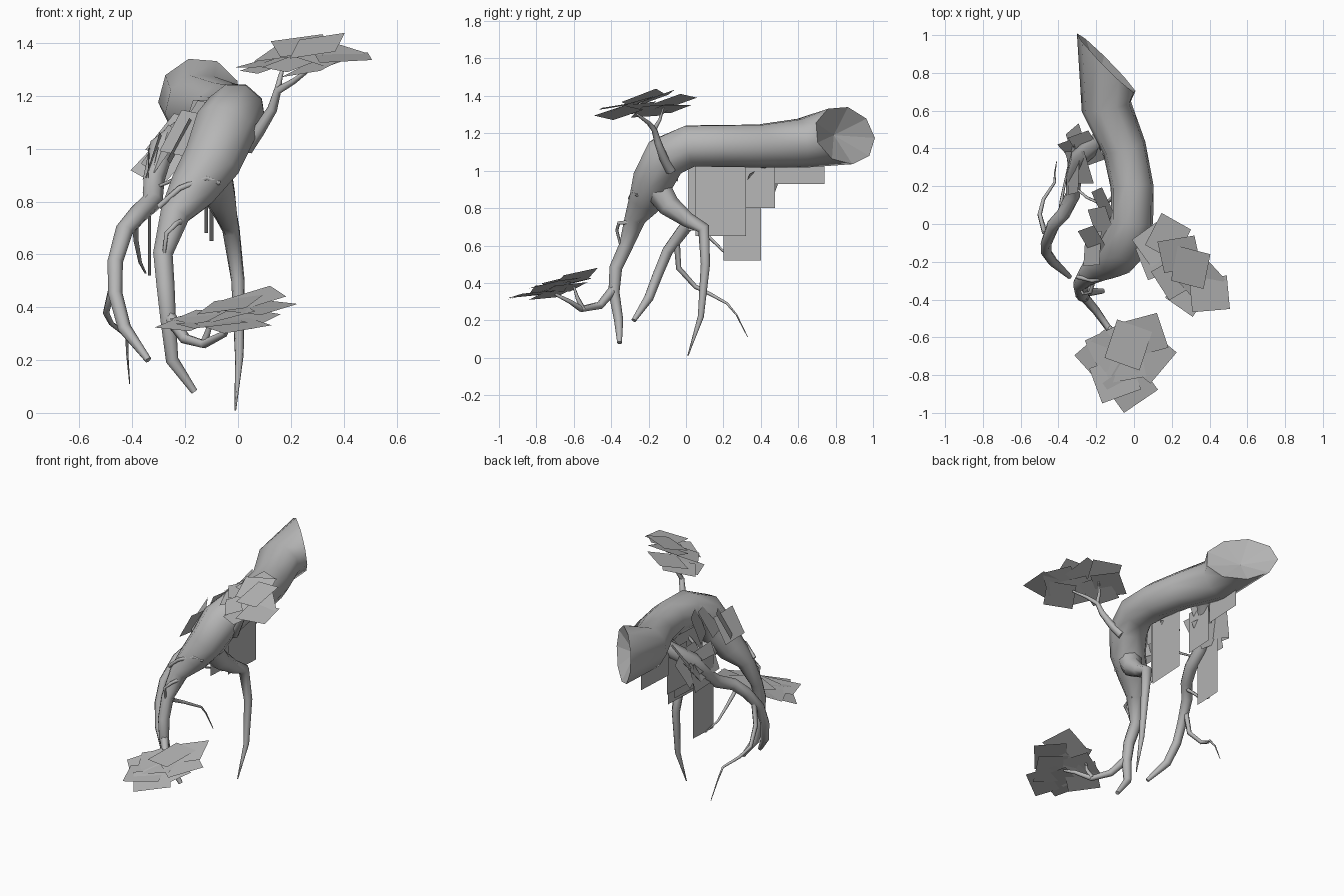
import bpy, bmesh, math, random
from mathutils import Vector, Matrix, Euler

random.seed(4)
if "Cube" in bpy.data.objects:
    bpy.data.objects.remove(bpy.data.objects["Cube"])

grey = bpy.data.materials.new("plain_grey")
grey.use_nodes = True
COLOUR = (0.47, 0.47, 0.47, 1)
grey.diffuse_color = COLOUR
grey.node_tree.nodes["Principled BSDF"].inputs["Base Color"].default_value = COLOUR


def finish(name, bm, smooth=False):
    mesh = bpy.data.meshes.new(name)
    bm.to_mesh(mesh)
    bm.free()
    mesh.materials.append(grey)
    ob = bpy.data.objects.new(name, mesh)
    bpy.context.collection.objects.link(ob)
    if smooth:
        bpy.ops.object.select_all(action='DESELECT')
        ob.select_set(True)
        bpy.context.view_layer.objects.active = ob
        bpy.ops.object.shade_smooth_by_angle(angle=math.radians(75))


def tube(name, path, radii, sides=6, sheared_start=False):
    """Tapered tube along a path, its rings carried without twisting."""
    pts = [Vector(p) for p in path]
    n = len(pts)
    if len(radii) == 2:
        a, b = radii
        radii = [a + (b - a) * i / (n - 1) for i in range(n)]
    bm = bmesh.new()
    rings = []
    side = None
    for i, (p, r) in enumerate(zip(pts, radii)):
        ahead = (pts[min(i + 1, n - 1)] - p).normalized()
        behind = (p - pts[max(i - 1, 0)]).normalized()
        t = (ahead + behind).normalized()
        if side is None:
            side = t.orthogonal()
        side = (side - t * side.dot(t)).normalized()
        up = t.cross(side)
        rings.append([bm.verts.new(p + r * (side * math.cos(k * math.tau / sides)
                      + up * math.sin(k * math.tau / sides))) for k in range(sides)])
    for a, b in zip(rings, rings[1:]):
        for k in range(sides):
            j = (k + 1) % sides
            bm.faces.new((a[k], a[j], b[j], b[k]))
    bm.faces.new(rings[-1])
    if sheared_start:
        # oblique broken end, slightly hollow
        for v in rings[0]:
            v.co.y -= (v.co.x - pts[0].x) * 1.0
        hub = bm.verts.new(pts[0] + Vector((-0.04, -0.06, 0)))
        for k in range(sides):
            bm.faces.new((rings[0][(k + 1) % sides], rings[0][k], hub))
    else:
        bm.faces.new(rings[0][::-1])
    bmesh.ops.recalc_face_normals(bm, faces=bm.faces)
    bm.edges.ensure_lookup_table()
    for e in bm.edges:
        e.smooth = not (sheared_start and hub in e.verts)
    finish(name, bm, True)


def card(bm, centre, angles, width, height):
    m = Matrix.LocRotScale(Vector(centre), Euler([math.radians(a) for a in angles]),
                           Vector((width / 2, height / 2, 1)))
    bm.faces.new([bm.verts.new(m @ Vector((x, y, 0)))
                  for x, y in ((-1, -1), (1, -1), (1, 1), (-1, 1))])


def foliage(name, spots, tilt, size):
    """Loose pile of nearly flat square leaf cards."""
    bm = bmesh.new()
    for x, y, z, turn in spots:
        m = (Euler((math.radians(tilt[0] + random.uniform(-8, 8)),
                    math.radians(tilt[1] + random.uniform(-8, 8)), 0)).to_matrix()
             @ Matrix.Rotation(math.radians(turn), 3, 'Z'))
        e = [math.degrees(a) for a in m.to_euler()]
        card(bm, (x, y, z), e, size, size * 0.9)
    finish(name, bm)


# Bent trunk running down into the front root
tube("trunk", [(-.145, .85, 1.19), (-.145, .62, 1.15), (-.05, .4, 1.135), (-.01, .2, 1.135),
               (-.01, .02, 1.135), (-.05, -.11, 1.075), (-.1, -.175, .95), (-.175, -.215, .84),
               (-.24, -.27, .75), (-.285, -.32, .6), (-.275, -.375, .48),
               (-.265, -.385, .35), (-.25, -.36, .2), (-.165, -.355, .08)],
     [.158, .135, .118, .115, .115, .122, .112, .092, .058, .038, .035, .03, .025, .013],
     9, True)

# Roots standing on the ground
tube("side_root", [(-.15, .47, 1.11), (-.29, .35, 1.0), (-.32, .25, .88), (-.325, .15, .8),
                   (-.375, .05, .755), (-.43, -.01, .69), (-.465, -.1, .57),
                   (-.465, -.15, .45), (-.43, -.2, .32), (-.34, -.28, .2)],
     [.05, .05, .042, .04, .037, .035, .03, .028, .026, .013], 7)
tube("back_root", [(-.1, -.17, .93), (-.065, -.09, .81), (-.04, .01, .735), (-.025, .095, .69),
                   (0, .105, .5), (.005, .08, .22), (-.01, .01, .01)],
     [.08, .062, .042, .034, .026, .017, .003], 7)

# Thin twigs and clinging rootlets
tube("hugging_root", [(-.07, -.26, .87), (-.12, -.28, .89), (-.22, -.3, .85), (-.3, -.28, .78)],
     (.01, .012), 5)
tube("long_twig", [(-.455, -.05, .62), (-.475, -.04, .48), (-.5, .05, .38), (-.48, .13, .34),
                   (-.42, .22, .29), (-.42, .27, .23), (-.41, .33, .11)], (.018, .002), 5)
tube("front_twig", [(-.2, -.25, .73), (-.23, -.36, .72), (-.27, -.37, .68), (-.28, -.35, .6)],
     (.012, .007), 5)
tube("back_twig", [(-.39, .04, .72), (-.385, .12, .65), (-.37, .2, .57), (-.35, .3, .53)],
     (.013, .004), 5)
tube("hanging_twig", [(-.1, .15, 1.05), (-.16, .1, .95), (-.25, .14, .88), (-.32, .2, .85)],
     (.012, .006), 5)
tube("low_branch", [(-.265, -.385, .37), (-.2, -.46, .28), (-.13, -.56, .26), (-.05, -.62, .3),
                    (-.03, -.7, .34)], (.026, .008), 6)
tube("low_fork", [(-.13, -.55, .26), (-.11, -.58, .32), (-.12, -.6, .38)], (.016, .006), 5)
tube("high_branch", [(.03, -.08, 1.0), (.08, -.12, 1.07), (.13, -.15, 1.15), (.15, -.17, 1.22),
                     (.21, -.2, 1.255), (.27, -.26, 1.3)], (.028, .007), 6)
tube("high_fork", [(.15, -.17, 1.22), (.16, -.14, 1.27), (.18, -.12, 1.34)], (.014, .005), 5)

# Leaf canopies
foliage("high_foliage", [(.13, -.18, 1.32, 20), (.18, -.07, 1.37, 60), (.12, -.1, 1.33, 35),
                         (.24, -.16, 1.39, 10), (.3, -.23, 1.39, 75), (.22, -.28, 1.33, 30),
                         (.29, -.36, 1.31, 55), (.4, -.37, 1.345, 5), (.35, -.29, 1.355, 40)],
        (14, -9), .2)
foliage("low_foliage", [(-.17, -.7, .35, 40), (-.1, -.82, .34, 20), (-.02, -.86, .335, 35),
                        (.05, -.59, .43, 15), (.08, -.7, .4, 50), (-.03, -.64, .41, 70),
                        (-.06, -.73, .37, 10), (.02, -.76, .36, 60), (-.12, -.66, .37, 25)],
        (10, -6), .22)

# Flat curtains hanging beneath the trunk, each in the lengthwise plane
bm = bmesh.new()
for x, y0, y1, z0, z1 in ((-.335, .2, .4, .52, 1.0), (-.12, .01, .28, .68, 1.08),
                          (-.1, .05, .32, .65, 1.08), (-.2, .28, .475, .8, 1.08),
                          (-.2, .47, .74, .93, 1.08)):
    card(bm, (x, (y0 + y1) / 2, (z0 + z1) / 2), (90, 0, 87), y1 - y0, z1 - z0)
finish("hanging_curtains", bm)

# Cards clinging to the side of the trunk and to the top of the side root
bm = bmesh.new()
for spot, angles in (((-.17, .0, 1.1), (8, -58, 12)), ((-.21, -.1, 1.06), (12, -60, 20)),
                     ((-.22, -.13, 1.03), (-10, -62, 5)), ((-.16, .1, 1.1), (0, -70, 25)),
                     ((-.25, .4, 1.05), (15, -50, 20)), ((-.29, .3, 1.0), (20, -55, 0)),
                     ((-.32, .25, .97), (-15, -72, 12)), ((-.29, .38, .95), (30, -45, 20)),
                     ((-.3, .42, .98), (-25, -60, 40)), ((-.33, .33, .92), (5, -75, 0))):
    card(bm, spot, angles, .18, .18)
finish("clinging_leaves", bm)
